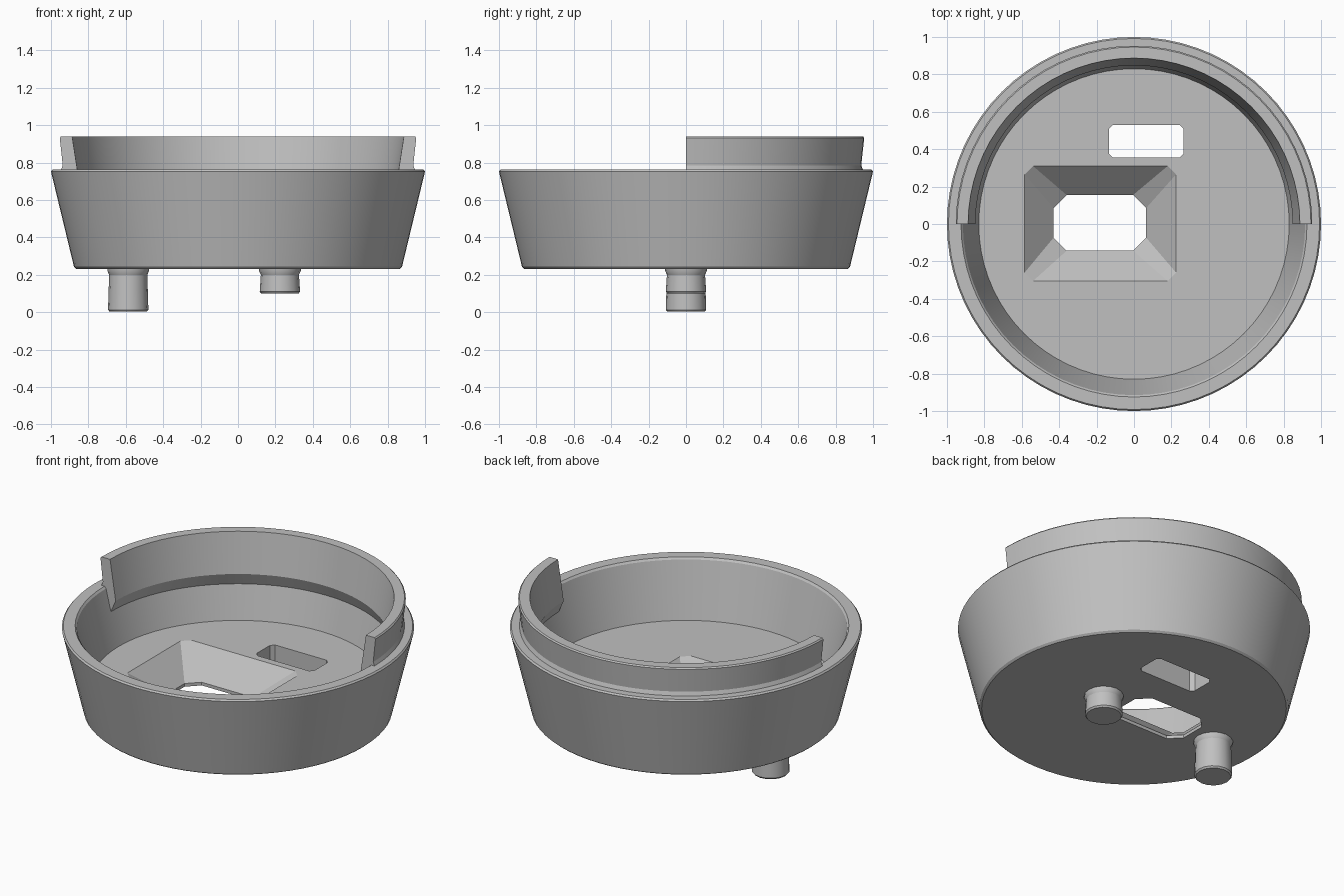
import bpy, bmesh, math

if "Cube" in bpy.data.objects:
    bpy.data.objects.remove(bpy.data.objects["Cube"], do_unlink=True)

grey = bpy.data.materials.new("plain grey")
grey.use_nodes = True
colour = (0.53, 0.53, 0.53, 1)
grey.diffuse_color = colour
grey.node_tree.nodes["Principled BSDF"].inputs["Base Color"].default_value = colour


def finish(bm, name, smooth=True):
    bmesh.ops.recalc_face_normals(bm, faces=bm.faces)
    mesh = bpy.data.meshes.new(name)
    bm.to_mesh(mesh)
    bm.free()
    mesh.materials.append(grey)
    obj = bpy.data.objects.new(name, mesh)
    bpy.context.collection.objects.link(obj)
    if smooth:
        shade(obj)
    return obj


def activate(obj):
    bpy.ops.object.select_all(action="DESELECT")
    obj.select_set(True)
    bpy.context.view_layer.objects.active = obj


def shade(obj):
    activate(obj)
    bpy.ops.object.shade_smooth_by_angle(angle=math.radians(25))


def revolve(name, profile, steps, sweep=math.tau, centre=(0, 0)):
    """Turn an (r, z) profile about z; a partial sweep gets flat end caps."""
    full = sweep == math.tau
    bm = bmesh.new()
    rings = []
    for i in range(steps if full else steps + 1):
        a = sweep * i / steps
        rings.append([bm.verts.new((centre[0] + r * math.cos(a),
                                    centre[1] + r * math.sin(a), z))
                      for r, z in profile])
    n = len(profile)
    for i in range(steps):
        p, q = rings[i], rings[(i + 1) % len(rings)]
        for j in range(n - 1 if full else n):
            k = (j + 1) % n
            bm.faces.new((p[j], q[j], q[k], p[k]))
    if full:
        for j in (0, n - 1):
            bm.faces.new([ring[j] for ring in rings])
    else:
        bm.faces.new(rings[0])
        bm.faces.new(rings[-1])
    return finish(bm, name)


def chamfered(x0, x1, y0, y1, c):
    return [(x0 + c, y0), (x1 - c, y0), (x1, y0 + c), (x1, y1 - c),
            (x1 - c, y1), (x0 + c, y1), (x0, y1 - c), (x0, y0 + c)]


def cut(target, name, sections):
    """Loft a closed cutter through (outline, z) sections and subtract it."""
    bm = bmesh.new()
    rings = [[bm.verts.new((x, y, z)) for x, y in outline] for outline, z in sections]
    for p, q in zip(rings, rings[1:]):
        for i in range(len(p)):
            k = (i + 1) % len(p)
            bm.faces.new((p[i], p[k], q[k], q[i]))
    bm.faces.new(rings[0])
    bm.faces.new(rings[-1])
    cutter = finish(bm, name, smooth=False)
    mod = target.modifiers.new(name, "BOOLEAN")
    mod.operation = "DIFFERENCE"
    mod.solver = "EXACT"
    mod.object = cutter
    activate(target)
    bpy.ops.object.modifier_apply(modifier=name)
    bpy.data.objects.remove(cutter, do_unlink=True)


# Tapered cup with a thick floor
floor_z, base_z = 0.408, 0.232
cup = revolve("cup", [(0.865, base_z), (0.877, 0.243), (1.0, 0.752), (0.992, 0.762),
                      (0.925, 0.762), (0.915, 0.75), (0.83, floor_z)], 72)

# Funnel-shaped opening and small slot through the floor
hole = chamfered(-0.43, 0.065, -0.143, 0.155, 0.07)
mouth = chamfered(-0.585, 0.225, -0.305, 0.31, 0.045)
cut(cup, "funnel_cutter", [(hole, base_z - 0.1), (hole, base_z + 0.02),
                           (mouth, floor_z), (mouth, floor_z + 0.1)])
slot = chamfered(-0.135, 0.265, 0.355, 0.53, 0.022)
cut(cup, "slot_cutter", [(slot, base_z - 0.1), (slot, floor_z + 0.1)])
shade(cup)

# Half-round raised lip, keyed into the back of the cup wall
revolve("back_lip", [(0.887, 0.94), (0.946, 0.94), (0.953, 0.932), (0.937, 0.785),
                     (0.947, 0.76), (0.9, 0.62), (0.882, 0.612), (0.848, 0.69)],
        36, math.pi)

# Pins under the floor, flared where they meet it
for name, x, z in (("long_pin", -0.587, 0.003), ("short_pin", 0.224, 0.1)):
    revolve(name, [(0.1, z), (0.108, z + 0.01), (0.102, 0.2), (0.112, 0.222),
                   (0.112, base_z + 0.02)], 16, centre=(x, 0))
